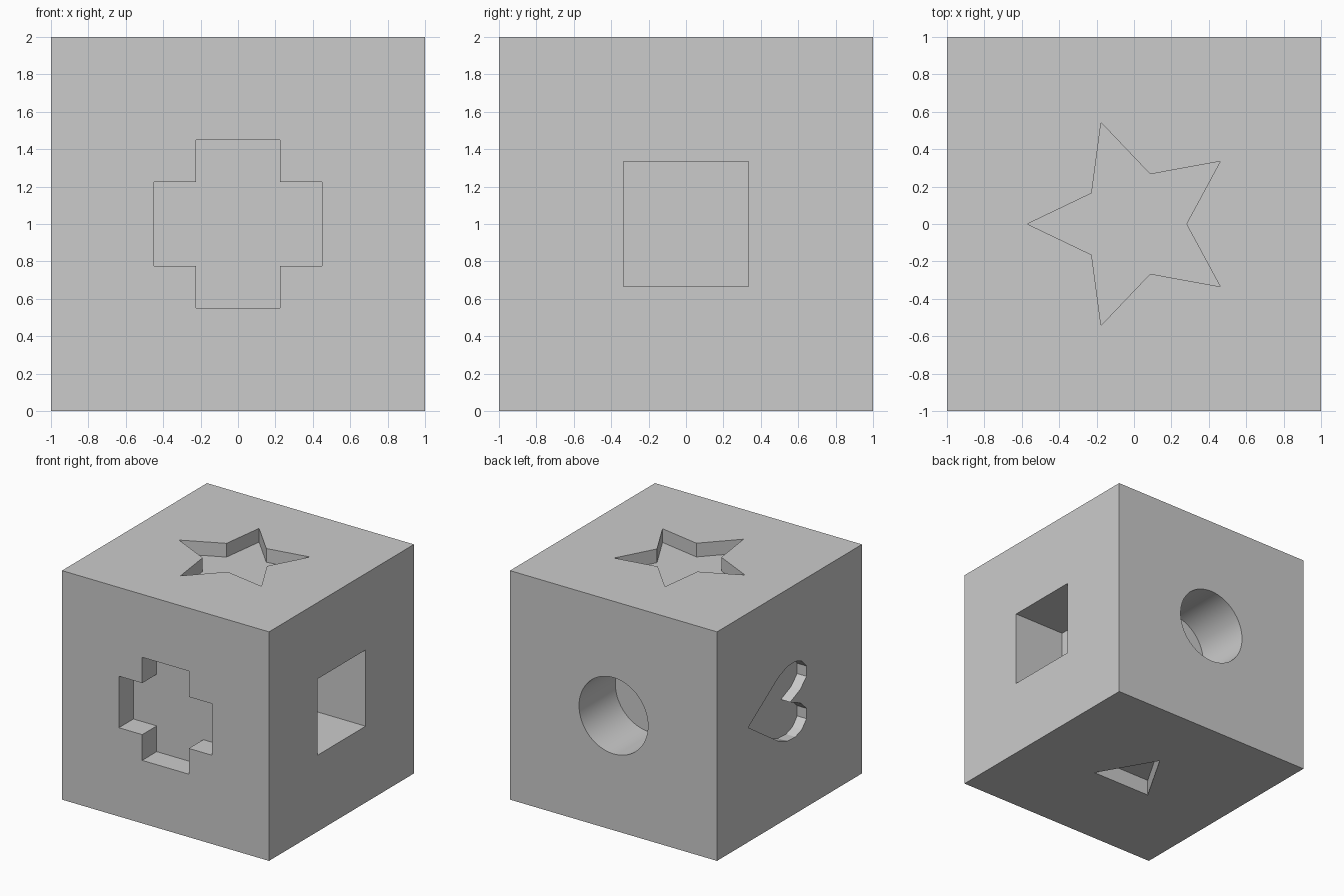
import bpy, bmesh, math
from mathutils import Vector

if "Cube" in bpy.data.objects:
    bpy.data.objects.remove(bpy.data.objects["Cube"])

# Block
bpy.ops.mesh.primitive_cube_add(size=2, location=(0, 0, 1))
block = bpy.context.object
block.name = "shape_sorter_cube"


def cut(name, pts, u, v, n, depth):
    """Sink a prism with outline pts (axes u, v) into the face with normal n."""
    u, v, n = Vector(u), Vector(v), Vector(n)
    centre = Vector((0, 0, 1))
    bm = bmesh.new()
    near = [bm.verts.new(centre + u * a + v * b + n * (1 - depth)) for a, b in pts]
    face = bm.faces.new(near)
    ext = bmesh.ops.extrude_face_region(bm, geom=[face])
    moved = [g for g in ext["geom"] if isinstance(g, bmesh.types.BMVert)]
    bmesh.ops.translate(bm, verts=moved, vec=n * (depth + 0.1))
    bmesh.ops.recalc_face_normals(bm, faces=bm.faces[:])
    mesh = bpy.data.meshes.new(name)
    bm.to_mesh(mesh)
    bm.free()
    cutter = bpy.data.objects.new(name, mesh)
    bpy.context.collection.objects.link(cutter)
    cutter.hide_render = True
    mod = block.modifiers.new(name, 'BOOLEAN')
    mod.operation = 'DIFFERENCE'
    mod.solver = 'EXACT'
    mod.object = cutter
    bpy.context.view_layer.objects.active = block
    bpy.ops.object.modifier_apply(modifier=name)
    bpy.data.objects.remove(cutter)


def polar(count, radius, start=0.0, inner=None):
    pts = []
    for i in range(count):
        r = inner if inner and i % 2 else radius
        a = start + 2 * math.pi * i / count
        pts.append((r * math.cos(a), r * math.sin(a)))
    return pts


X, Y, Z = (1, 0, 0), (0, 1, 0), (0, 0, 1)

# Plus on the front
o, i = 0.45, 0.225
plus = [(o, -i), (o, i), (i, i), (i, o), (-i, o), (-i, i),
        (-o, i), (-o, -i), (-i, -i), (-i, -o), (i, -o), (i, -i)]
cut("plus_cutter", plus, X, Z, (0, -1, 0), 0.2)

# Square on the right
s = 0.333
cut("square_cutter", [(-s, -s), (s, -s), (s, s), (-s, s)], Y, Z, X, 0.5)

# Circle on the back
cut("circle_cutter", polar(64, 0.333), X, Z, Y, 0.5)

# Star on the top
cut("star_cutter", polar(10, 0.57, math.pi, 0.28), X, Y, Z, 0.12)

# Triangle underneath
cut("triangle_cutter", polar(3, 0.333, math.pi / 2), X, Y, (0, 0, -1), 0.14)

# Heart on the left, lying on its side with the tip towards the back
half = [(-0.15, 0.28), (-0.03, 0.325), (0.08, 0.33), (0.17, 0.3),
        (0.235, 0.23), (0.235, 0.14), (0.15, 0.06)]
heart = [(-0.57, 0)] + half + [(0.01, 0)] + [(a, -b) for a, b in reversed(half)]
cut("heart_cutter", heart, (0, -1, 0), Z, (-1, 0, 0), 0.09)

# Smooth only the round hole
bpy.ops.object.select_all(action='DESELECT')
block.select_set(True)
bpy.context.view_layer.objects.active = block
bpy.ops.object.shade_smooth_by_angle(angle=math.radians(10))
